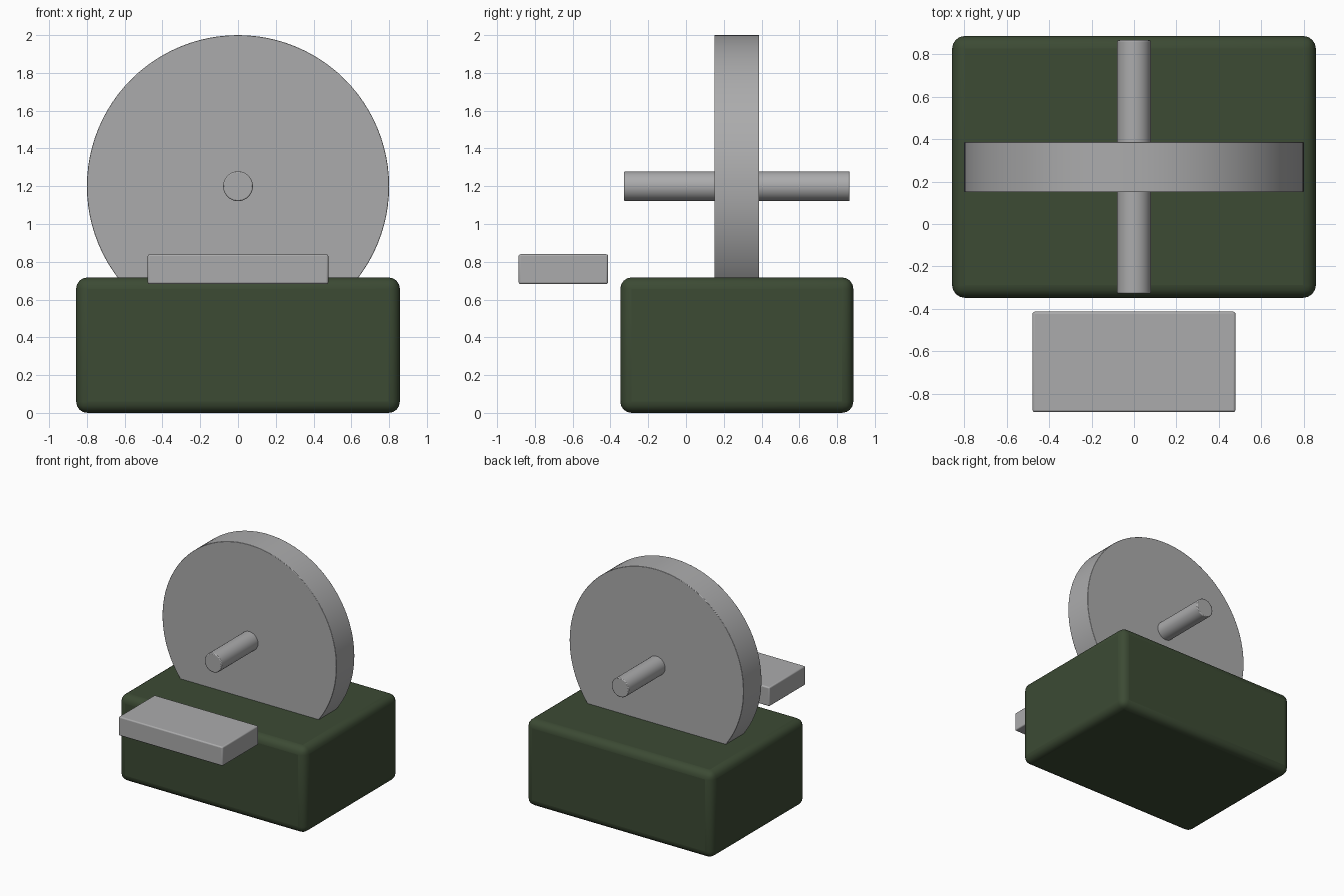
import bpy, math

if "Cube" in bpy.data.objects:
    bpy.data.objects.remove(bpy.data.objects["Cube"])


def material(name, rgb):
    m = bpy.data.materials.new(name)
    m.diffuse_color = (*rgb, 1)
    m.use_nodes = True
    m.node_tree.nodes["Principled BSDF"].inputs["Base Color"].default_value = m.diffuse_color
    return m


green = material("dark green paint", (0.045, 0.069, 0.034))
grey = material("stone grey", (0.41, 0.41, 0.415))


def finish(ob, name, mat, width, segments):
    """Name, colour, round the edges and smooth."""
    ob.name = name
    ob.data.materials.append(mat)
    bev = ob.modifiers.new("rounded edges", 'BEVEL')
    bev.width, bev.segments = width, segments
    bev.limit_method = 'ANGLE'
    bev.angle_limit = math.radians(40)
    bpy.ops.object.shade_smooth_by_angle(angle=math.radians(35))


def box(name, lo, hi, mat, width, segments):
    bpy.ops.mesh.primitive_cube_add(size=1, location=[(a + b) / 2 for a, b in zip(lo, hi)])
    ob = bpy.context.object
    ob.scale = [b - a for a, b in zip(lo, hi)]
    bpy.ops.object.transform_apply(location=False, rotation=False, scale=True)
    finish(ob, name, mat, width, segments)


def cylinder_y(name, radius, y0, y1, z, sides, mat, width):
    bpy.ops.mesh.primitive_cylinder_add(vertices=sides, radius=radius, depth=y1 - y0,
                                        location=(0, (y0 + y1) / 2, z),
                                        rotation=(math.pi / 2, 0, 0))
    finish(bpy.context.object, name, mat, width, 2)


# Heavy rounded base
box("base", (-0.857, -0.348, 0), (0.857, 0.886, 0.717), green, 0.06, 4)
# Grinding wheel, partly sunk into the base
cylinder_y("grinding_wheel", 0.8, 0.15, 0.387, 1.2, 96, grey, 0.003)
# Axle through the wheel
cylinder_y("axle", 0.079, -0.328, 0.866, 1.2, 48, grey, 0.006)
# Tool rest in front of the base
box("tool_rest", (-0.478, -0.886, 0.682), (0.478, -0.413, 0.84), grey, 0.01, 3)
